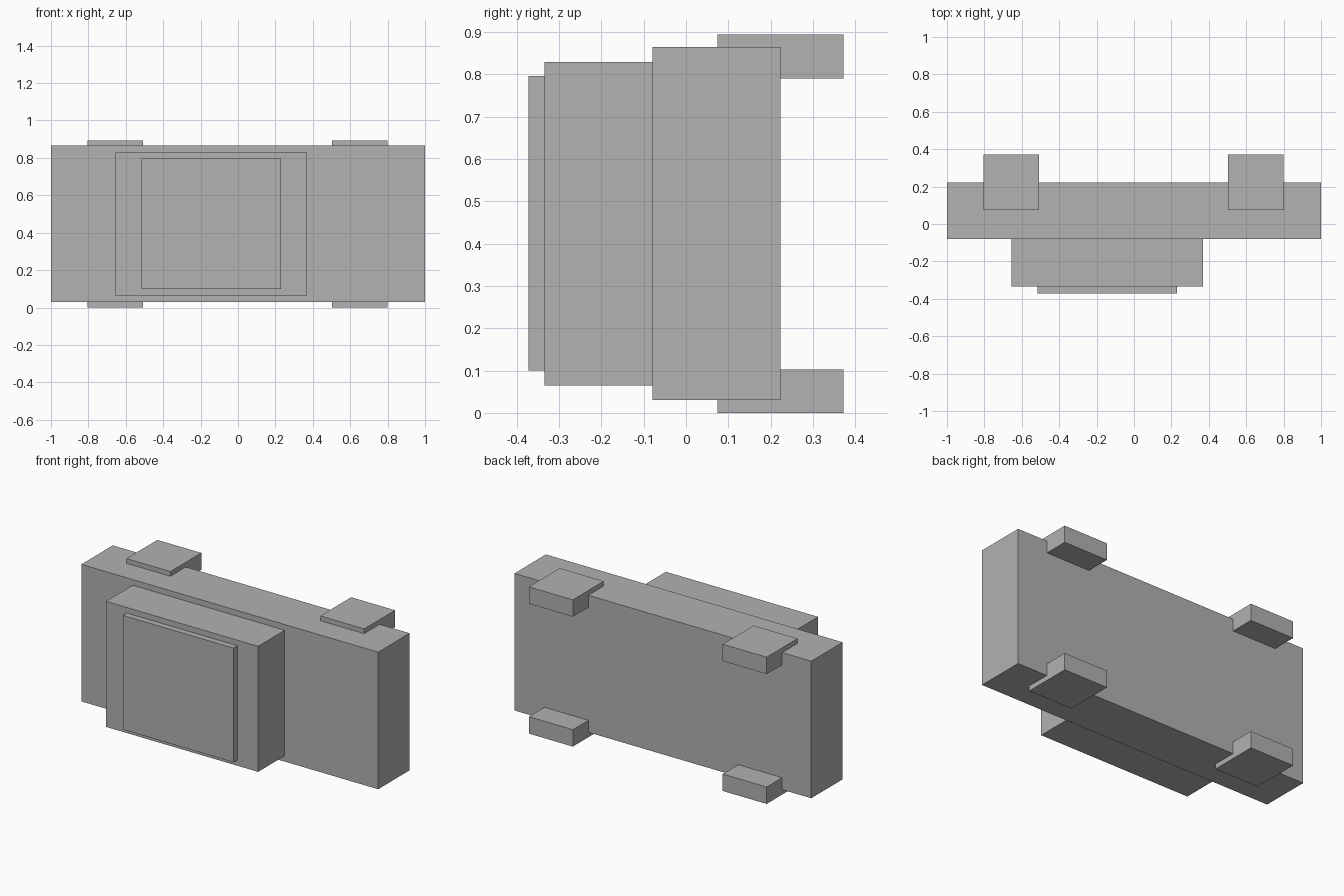
import bpy
import bmesh
from mathutils import Vector

if "Cube" in bpy.data.objects:
    bpy.data.objects.remove(bpy.data.objects["Cube"])

grey = bpy.data.materials.new("plain grey")
grey.diffuse_color = (0.445, 0.445, 0.445, 1)
grey.use_nodes = True
grey.node_tree.nodes["Principled BSDF"].inputs["Base Color"].default_value = grey.diffuse_color


def box(name, x, y, z):
    """Box from (min, max) ranges on each axis."""
    lo, hi = Vector((x[0], y[0], z[0])), Vector((x[1], y[1], z[1]))
    bm = bmesh.new()
    bmesh.ops.create_cube(bm, size=1)
    bmesh.ops.scale(bm, vec=hi - lo, verts=bm.verts)
    bmesh.ops.translate(bm, vec=(lo + hi) / 2, verts=bm.verts)
    mesh = bpy.data.meshes.new(name)
    bm.to_mesh(mesh)
    bm.free()
    mesh.materials.append(grey)
    obj = bpy.data.objects.new(name, mesh)
    bpy.context.collection.objects.link(obj)
    return obj


# Car lying on its side: body, cabin and roof stacked towards -y
box("body", (-1.0, 1.0), (-0.079, 0.223), (0.03, 0.865))
box("cabin", (-0.655, 0.37), (-0.335, -0.079), (0.065, 0.83))
box("roof", (-0.515, 0.231), (-0.372, -0.335), (0.1, 0.796))

# Four square wheels, partly sunk into the body
for end, x in (("rear", (-0.804, -0.508)), ("front", (0.502, 0.798))):
    for side, z in (("lower", (0.0, 0.103)), ("upper", (0.791, 0.894))):
        box(f"{end}_{side}_wheel", x, (0.075, 0.372), z)
